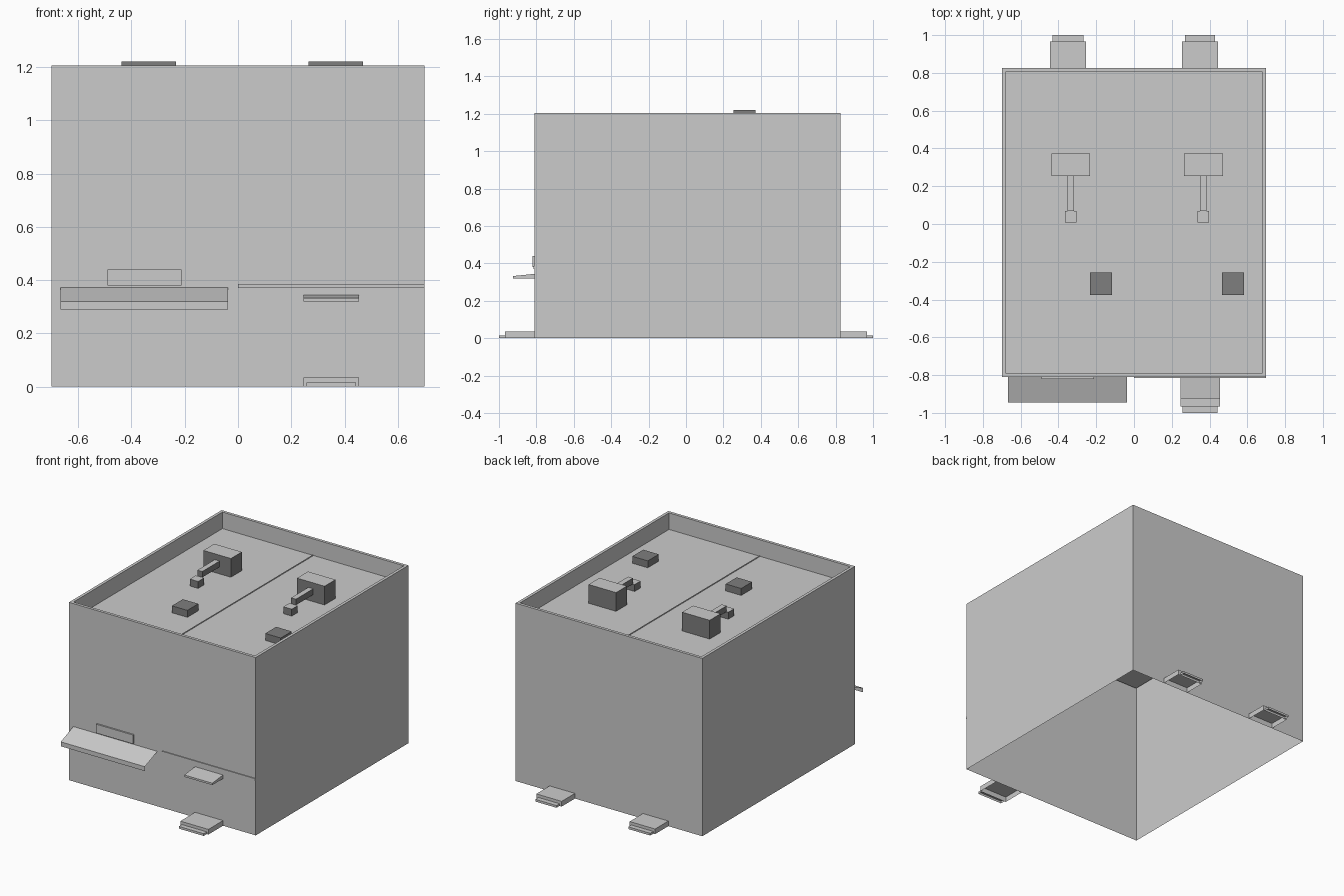
import bpy, bmesh

cube = bpy.data.objects.get("Cube")
if cube:
    bpy.data.objects.remove(cube, do_unlink=True)


def material(name, value):
    m = bpy.data.materials.new(name)
    m.use_nodes = True
    colour = (value, value, value, 1)
    m.diffuse_color = colour
    m.node_tree.nodes["Principled BSDF"].inputs["Base Color"].default_value = colour
    return m


light = material("light grey", 0.6)
dark = material("dark grey", 0.21)


def finish(name, bm, mats):
    mesh = bpy.data.meshes.new(name)
    bm.to_mesh(mesh)
    bm.free()
    for m in mats:
        mesh.materials.append(m)
    obj = bpy.data.objects.new(name, mesh)
    bpy.context.collection.objects.link(obj)
    return obj


def box(name, x, y, z, mats=(light,), open_bottom=False, light_top=False):
    bm = bmesh.new()
    bmesh.ops.create_cube(bm, size=1)
    for v in bm.verts:
        v.co = [r[0] if c < 0 else r[1] for c, r in zip(v.co, (x, y, z))]
    bm.normal_update()
    for f in bm.faces:
        f.material_index = 1 if light_top and f.normal.z > 0.5 else 0
    if open_bottom:
        bottom = [f for f in bm.faces if f.normal.z < -0.5]
        bmesh.ops.delete(bm, geom=bottom, context='FACES')
    return finish(name, bm, mats)


def extrude_profile(name, x, profile, closed):
    """Sweep a (y, z) profile across the x range."""
    bm = bmesh.new()
    a, b = [[bm.verts.new((px, y, z)) for y, z in profile] for px in x]
    n = len(profile)
    for i in range(n if closed else n - 1):
        j = (i + 1) % n
        bm.faces.new((a[i], b[i], b[j], a[j]))
    if closed:
        bm.faces.new(a)
        bm.faces.new(b)
        bmesh.ops.recalc_face_normals(bm, faces=bm.faces)
    return finish(name, bm, (light,))


# Hollow building shell: outer walls, parapet rim, sunken roof, open underneath
HALF, FRONT, BACK, TOP, ROOF, RIM = 0.7, -0.81, 0.825, 1.205, 1.093, 0.02
bm = bmesh.new()
rings = []
for inset, z in ((0, 0), (0, TOP), (RIM, TOP), (RIM, ROOF)):
    w, f, b = HALF - inset, FRONT + inset, BACK - inset
    rings.append([bm.verts.new((x, y, z)) for x, y in ((-w, f), (w, f), (w, b), (-w, b))])
for lo, hi in zip(rings, rings[1:]):
    for i in range(4):
        j = (i + 1) % 4
        bm.faces.new((lo[i], lo[j], hi[j], hi[i]))
bm.faces.new(rings[-1])
finish("building_shell", bm, (light,))

# Seam between the two roof halves
box("roof_seam", (-0.003, 0.003), (FRONT + RIM, BACK - RIM), (ROOF, ROOF + 0.004))

# Rooftop equipment, one set per roof half
for side, cx in (("right", -0.335), ("left", 0.367)):
    kit = dict(mats=(dark, light), light_top=True)
    box(side + "_air_unit", (cx - 0.103, cx + 0.103), (0.255, 0.372), (ROOF, 1.22), **kit)
    box(side + "_duct", (cx - 0.018, cx + 0.018), (0.07, 0.255), (1.14, 1.18), **kit)
    box(side + "_duct_base", (cx - 0.031, cx + 0.031), (0.007, 0.07), (ROOF, 1.14), **kit)
for side, cx in (("right", -0.175), ("left", 0.525)):
    box(side + "_roof_vent", (cx - 0.058, cx + 0.058), (-0.375, -0.258), (ROOF, 1.14), mats=(dark,))

# Doorsteps with a lower outer tread
for name, cx, wide, narrow, sign in (("front_step", 0.35, 0.105, 0.093, -1),
                                     ("back_left_step", 0.35, 0.095, 0.079, 1),
                                     ("back_right_step", -0.35, 0.095, 0.082, 1)):
    wall = FRONT if sign < 0 else BACK
    box(name, (cx - wide, cx + wide), sorted((wall, sign * 0.967)), (0, 0.035), open_bottom=True)
    box(name + "_tread", (cx - narrow, cx + narrow), sorted((sign * 0.967, sign)), (0, 0.015),
        open_bottom=True)

# Front details: sheet awning with valance, sign panel, trim and door canopy
extrude_profile("awning", (-0.667, -0.037), ((FRONT, 0.372), (-0.945, 0.32), (-0.945, 0.29)), False)
box("sign_panel", (-0.49, -0.212), (-0.821, FRONT), (0.38, 0.44))
box("wall_trim", (0, HALF), (-0.816, FRONT), (0.37, 0.386))
extrude_profile("door_canopy", (0.245, 0.455),
                ((FRONT, 0.344), (-0.925, 0.332), (-0.925, 0.319), (FRONT, 0.319)), True)
